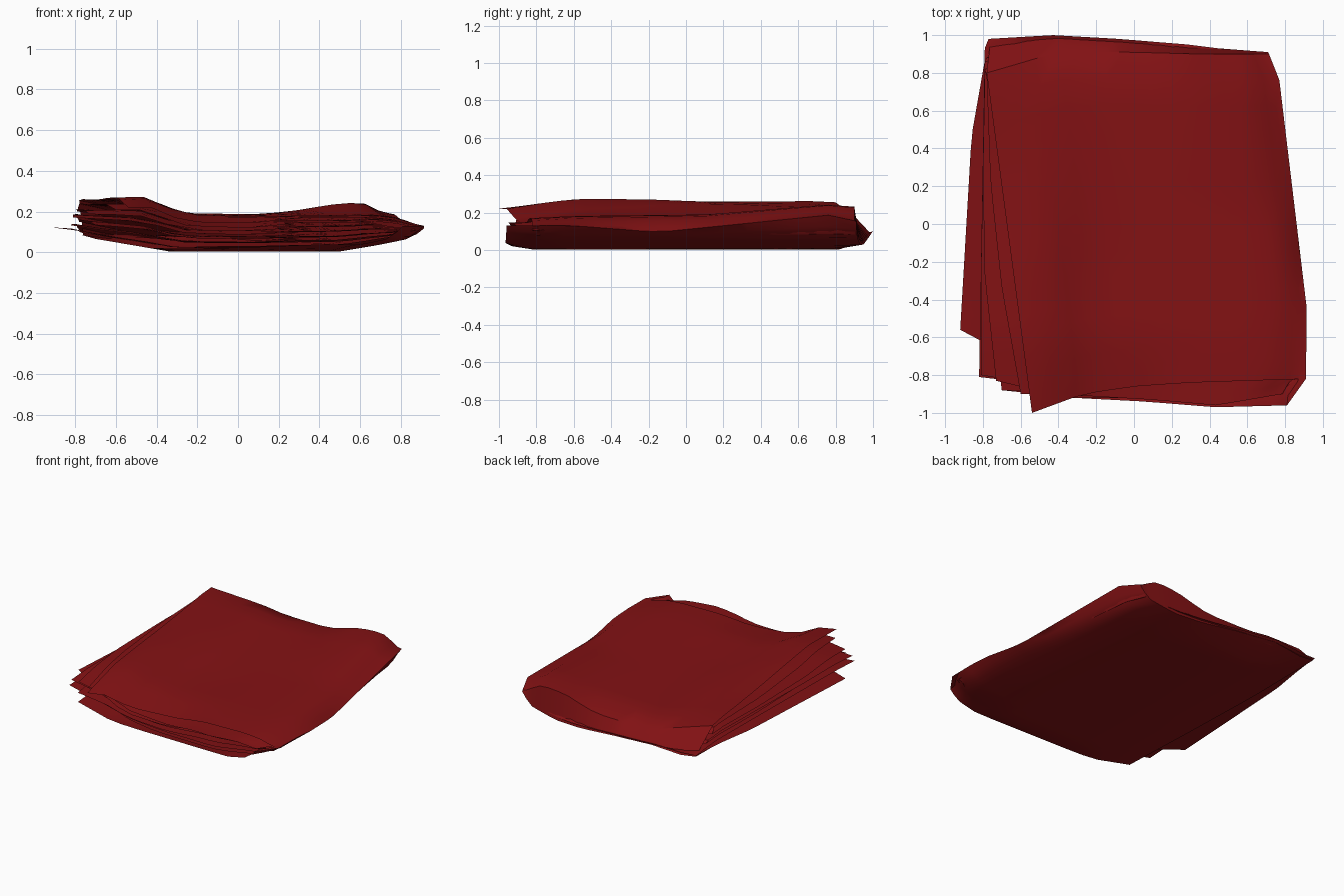
import bpy, bmesh

if "Cube" in bpy.data.objects:
    bpy.data.objects.remove(bpy.data.objects["Cube"])

NX, NY = 16, 16


def interp(x, pts):
    """Piecewise linear curve through (position, value) pairs."""
    if x <= pts[0][0]:
        return pts[0][1]
    for (a, p), (b, q) in zip(pts, pts[1:]):
        if x <= b:
            return p + (q - p) * (x - a) / (b - a)
    return pts[-1][1]


def along(s, vals):
    """Evenly spaced values sampled at s in 0..1."""
    n = len(vals) - 1
    return interp(s * n, list(enumerate(vals)))


def rim_x(y):
    return interp(y, [(-.96, .81), (-.85, .82), (-.82, .91), (-.45, .915), (.8, .765), (.91, .71), (1, .62)])


def rim_z(y):
    return interp(y, [(-.9, .13), (-.6, .13), (-.15, .095), (.8, .19), (.92, .15)])


def underside(x, y):
    d = rim_x(y) - x
    right = interp(d, [(0, rim_z(y)), (.06, .07), (.2, .04), (.42, .003)])
    left = interp(x, [(-.92, .115), (-.82, .1), (-.7, .066), (-.33, .003)])
    ends = interp(y, [(-.97, .04), (-.93, .02), (-.8, 0), (.8, 0), (.95, .03), (1, .1)])
    return max(right, left, ends)


def topside(x, y):
    d = rim_x(y) - x
    k = interp(y, [(-.9, 0), (.1, .2), (.75, 1)])
    right = interp(d, [(0, rim_z(y)), (.07, .145 + .055 * k), (.15, .168 + .072 * k),
                       (.25, .178 + .065 * k), (.5, .178 + .027 * k)])
    ridge = interp(x, [(-.92, .18), (-.8, .255), (-.6, .27), (-.44, .272), (-.36, .228),
                      (-.25, .186), (0, .177), (.25, .178)])
    slope = interp(x, [(-.92, .18), (-.78, .265), (-.5, .225), (-.25, .192), (.3, .188)])
    m = interp(y, [(-.2, 0), (.75, 1)])
    left = ridge * (1 - m) + slope * m
    w = interp(x, [(.1, 0), (.3, 1)])
    ends = interp(y, [(-1, -.05), (-.6, 0), (.76, 0), (.9, -.035), (1, -.1)])
    return max(left * (1 - w) + right * w + ends * (1 - .7 * w), underside(x, y))


def sheet(bm, t, left, front, back, inset):
    """One cloth layer at level t between underside (0) and topside (1)."""
    rows = []
    for j in range(NY + 1):
        v, row = (j / NY) ** 1.3, []
        for i in range(NX + 1):
            u = 1 - (1 - i / NX) ** 1.4
            y0, y1 = along(u, front), along(u, back)
            y = y0 + (y1 - y0) * v
            xl = along(v, left)
            x = xl + (rim_x(y) - inset - xl) * u
            lo, hi = underside(x, y), topside(x, y)
            row.append(bm.verts.new((x, y, lo + (hi - lo) * t)))
        rows.append(row)
    for a, b in zip(rows, rows[1:]):
        for i in range(NX):
            q = (a[i], a[i + 1], b[i + 1], b[i])
            bm.faces.new(q if t > .5 else q[::-1])
    return rows


def folded_cloth(name, lower, upper):
    """Two layers joined by a fold along the right and back edges."""
    bm = bmesh.new()
    lo, up = sheet(bm, *lower), sheet(bm, *upper)
    edge = lambda g: [r[-1] for r in g] + g[-1][-2::-1]
    a, b = edge(lo), edge(up)
    for i in range(len(a) - 1):
        bm.faces.new((a[i], a[i + 1], b[i + 1], b[i]))
    bmesh.ops.remove_doubles(bm, verts=bm.verts, dist=.0005)
    bmesh.ops.recalc_face_normals(bm, faces=bm.faces)
    me = bpy.data.meshes.new(name)
    bm.to_mesh(me)
    bm.free()
    me.materials.append(red)
    ob = bpy.data.objects.new(name, me)
    bpy.context.collection.objects.link(ob)
    bpy.ops.object.select_all(action='DESELECT')
    ob.select_set(True)
    bpy.context.view_layer.objects.active = ob
    bpy.ops.object.shade_smooth_by_angle(angle=.6)


red = bpy.data.materials.new("red_cloth")
red.diffuse_color = (.23, .006, .007, 1)
red.use_nodes = True
red.node_tree.nodes["Principled BSDF"].inputs["Base Color"].default_value = red.diffuse_color

# Outer wrap: bottom layer, right and back folds, top layer
folded_cloth("outer_fold",
             (0, [-.7, -.74, -.77, -.76], [-.88, -.92, -.94, -.97, -.96], [.97, .99, .97, .94, .91], 0),
             (1, [-.54, -.62, -.70, -.78], [-1, -.9, -.86, -.84, -.83, -.82], [.8, .91, .91, .9, .9], 0))
# Inner folded layers with staggered open edges at the left and front
folded_cloth("lower_inner_fold",
             (.12, [-.92, -.89, -.86, -.77], [-.56, -.8, -.9, -.92, -.9], [.98, 1, .98, .95, .9], .03),
             (.28, [-.82, -.81, -.8, -.79], [-.81, -.86, -.9, -.93, -.88], [.93, .96, .95, .92, .89], .03))
folded_cloth("middle_inner_fold",
             (.42, [-.7, -.77, -.79, -.78], [-.88, -.9, -.92, -.9, -.86], [.88, .93, .93, .91, .88], .04),
             (.58, [-.81, -.81, -.8, -.79], [-.8, -.87, -.9, -.88, -.86], [.86, .91, .91, .9, .88], .04))
folded_cloth("upper_inner_fold",
             (.72, [-.73, -.79, -.8, -.79], [-.83, -.92, -.92, -.87, -.84], [.82, .89, .9, .89, .87], .03),
             (.87, [-.6, -.7, -.76, -.78], [-.9, -.91, -.93, -.96, -.9], [.78, .88, .88, .88, .87], .03))
